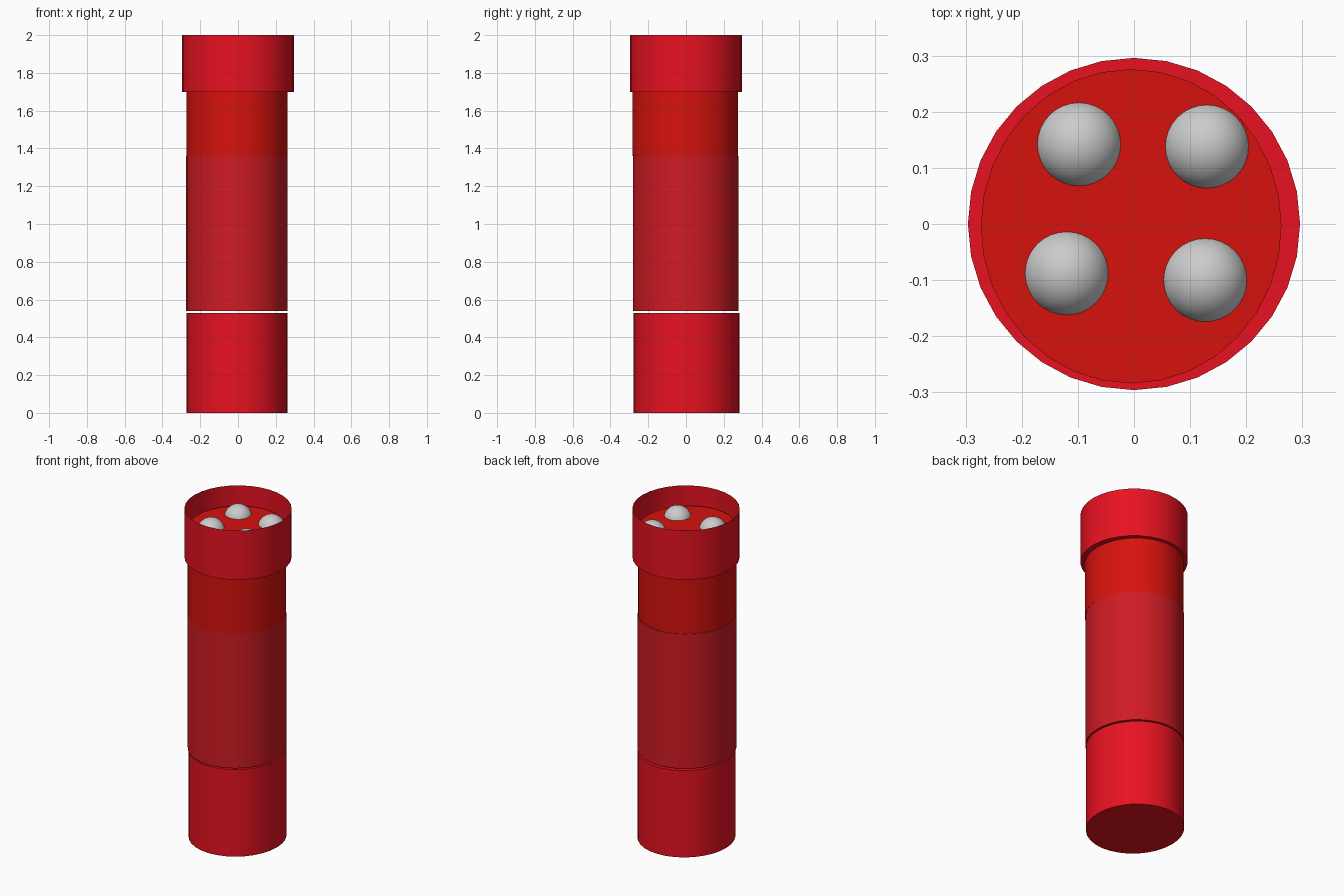
import bpy
import math

if "Cube" in bpy.data.objects:
    bpy.data.objects.remove(bpy.data.objects["Cube"])


def material(name, rgb):
    m = bpy.data.materials.new(name)
    m.diffuse_color = (*rgb, 1)
    m.use_nodes = True
    m.node_tree.nodes["Principled BSDF"].inputs["Base Color"].default_value = m.diffuse_color
    return m


def smooth(obj):
    bpy.ops.object.shade_smooth_by_angle(angle=math.radians(35))
    return obj


def tube(name, centre, radii, z0, z1, mat):
    """Capped 32-sided elliptical cylinder from z0 to z1."""
    bpy.ops.mesh.primitive_cylinder_add(
        vertices=32, radius=1, depth=1,
        location=(centre[0], centre[1], (z0 + z1) / 2))
    obj = bpy.context.object
    obj.name = name
    obj.scale = (radii[0], radii[1], z1 - z0)
    bpy.ops.object.transform_apply(location=False, rotation=False, scale=True)
    obj.data.materials.append(mat)
    return smooth(obj)


bright_red = material("bright_red", (0.80, 0.006, 0.015))
orange_red = material("orange_red", (0.68, 0.006, 0.004))
dull_red = material("dull_red", (0.62, 0.011, 0.017))

# Barrel: three stacked sections with a hairline gap above the base
tube("tail_section", (-0.005, 0.003), (0.267, 0.28), 0.0, 0.53, bright_red)
tube("grip_section", (-0.006, -0.001), (0.269, 0.28), 0.54, 1.36, dull_red)
tube("upper_section", (-0.005, -0.004), (0.268, 0.28), 1.36, 1.885, orange_red)

# Head collar: thin open-topped cup around the upper section
collar = tube("head_collar", (0, 0), (0.296, 0.296), 1.70, 2.0, bright_red)
bpy.ops.object.mode_set(mode='EDIT')
bpy.ops.mesh.select_all(action='DESELECT')
bpy.ops.object.mode_set(mode='OBJECT')
for face in collar.data.polygons:
    face.select = face.normal.z > 0.9
bpy.ops.object.mode_set(mode='EDIT')
bpy.ops.mesh.delete(type='ONLY_FACE')
bpy.ops.object.mode_set(mode='OBJECT')

# Four bulbs sunk into the top face
for i, (x, y) in enumerate([(-0.098, 0.142), (0.13, 0.138),
                            (-0.12, -0.088), (0.127, -0.10)]):
    bpy.ops.mesh.primitive_uv_sphere_add(
        segments=32, ring_count=16, radius=0.078, location=(x, y, 1.862))
    bulb = bpy.context.object
    bulb.name = f"bulb_{i + 1}"
    smooth(bulb)
